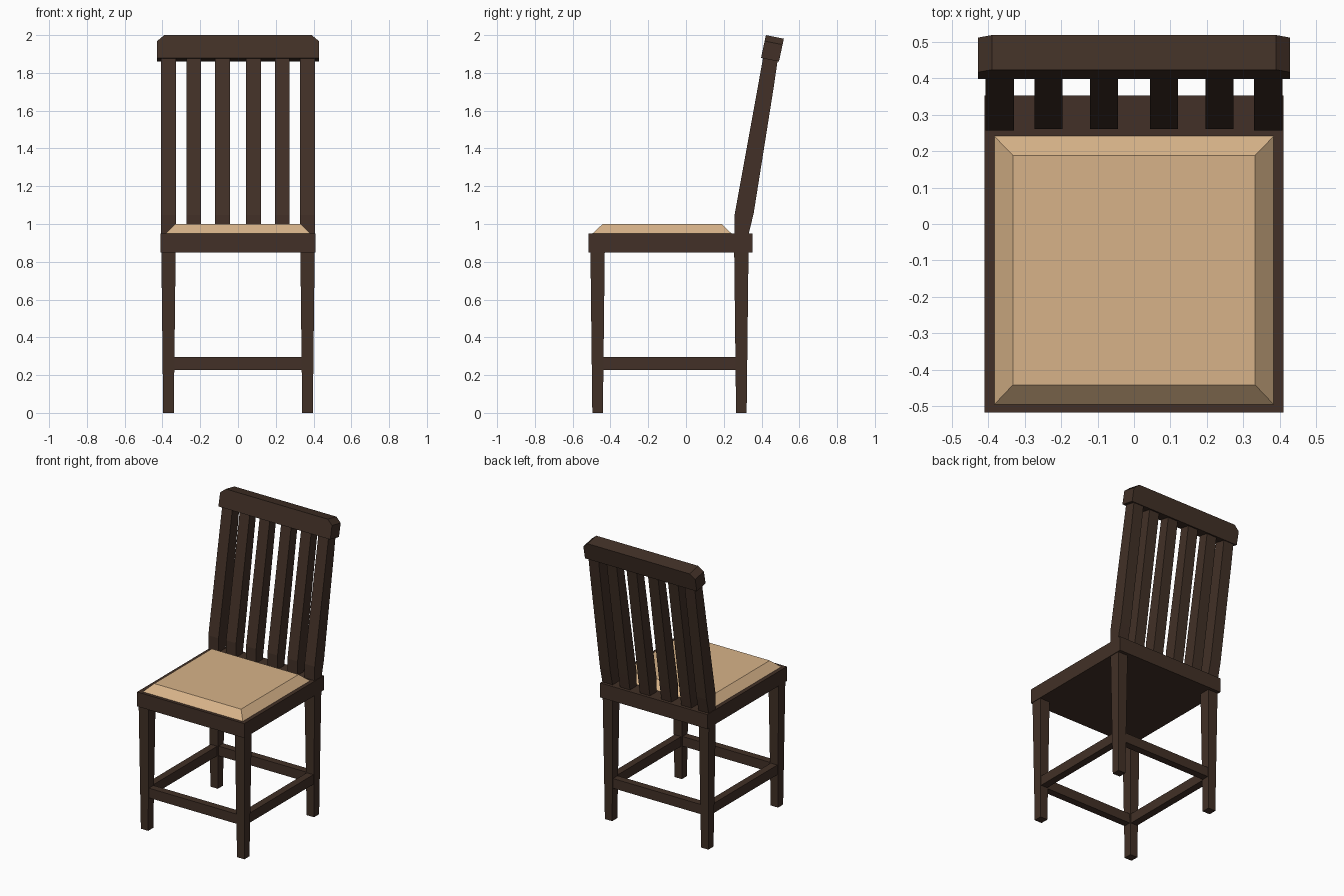
import bpy, bmesh

if "Cube" in bpy.data.objects:
    bpy.data.objects.remove(bpy.data.objects["Cube"])


def material(name, rgb):
    m = bpy.data.materials.new(name)
    m.diffuse_color = (*rgb, 1)
    m.use_nodes = True
    m.node_tree.nodes["Principled BSDF"].inputs["Base Color"].default_value = m.diffuse_color
    return m


WOOD = material("dark wood", (0.054, 0.030, 0.020))
FABRIC = material("tan fabric", (0.68, 0.45, 0.25))


def finish(name, bm, mat):
    bmesh.ops.recalc_face_normals(bm, faces=bm.faces)
    mesh = bpy.data.meshes.new(name)
    bm.to_mesh(mesh)
    bm.free()
    mesh.materials.append(mat)
    obj = bpy.data.objects.new(name, mesh)
    bpy.context.collection.objects.link(obj)
    return obj


def loft(name, bottom, top, z0, z1, mat):
    """Tapered block; bottom and top are (x0, x1, y0, y1)."""
    bm = bmesh.new()
    rings = []
    for (x0, x1, y0, y1), z in ((bottom, z0), (top, z1)):
        rings.append([bm.verts.new((x, y, z)) for x, y in
                      ((x0, y0), (x1, y0), (x1, y1), (x0, y1))])
    lo, hi = rings
    bm.faces.new(lo)
    bm.faces.new(hi)
    for i in range(4):
        j = (i + 1) % 4
        bm.faces.new((lo[i], lo[j], hi[j], hi[i]))
    return finish(name, bm, mat)


def box(name, x0, x1, y0, y1, z0, z1, mat=WOOD):
    return loft(name, (x0, x1, y0, y1), (x0, x1, y0, y1), z0, z1, mat)


def side_profile(name, points, x0, x1):
    """Extrude a (y, z) outline along x."""
    bm = bmesh.new()
    face = bm.faces.new([bm.verts.new((x0, y, z)) for y, z in points])
    ext = bmesh.ops.extrude_face_region(bm, geom=[face])["geom"]
    verts = [v for v in ext if isinstance(v, bmesh.types.BMVert)]
    bmesh.ops.translate(bm, verts=verts, vec=(x1 - x0, 0, 0))
    return finish(name, bm, WOOD)


# Seat frame and bevelled cushion
box("seat_frame", -0.41, 0.41, -0.517, 0.353, 0.85, 0.95)
loft("seat_cushion", (-0.385, 0.385, -0.497, 0.243),
     (-0.332, 0.332, -0.441, 0.188), 0.948, 1.0, FABRIC)

# Tapered legs
for side, s in (("left", -1), ("right", 1)):
    for end, y in (("front", -0.468), ("back", 0.293)):
        x = s * 0.368
        loft(f"{end}_leg_{side}", (x - 0.028, x + 0.028, y - 0.028, y + 0.028),
             (x - 0.038, x + 0.038, y - 0.038, y + 0.038), 0, 0.86, WOOD)
    # Side stretchers
    box(f"side_stretcher_{side}", s * 0.368 - 0.025, s * 0.368 + 0.025,
        -0.45, 0.275, 0.228, 0.295)

# Front and back stretchers
for end, y in (("front", -0.468), ("back", 0.293)):
    box(f"{end}_stretcher", -0.35, 0.35, y - 0.025, y + 0.025, 0.228, 0.295)

# Back posts, bent just above the seat
post = [(0.257, 0.94), (0.33, 0.94), (0.358, 1.055), (0.466, 1.735),
        (0.487, 1.88), (0.41, 1.89), (0.257, 1.047)]
for side, s in (("left", -1), ("right", 1)):
    side_profile(f"back_post_{side}", post, s * 0.368 - 0.039, s * 0.368 + 0.039)

# Slats between the posts
slat = [(0.26, 0.94), (0.33, 0.94), (0.35, 1.055), (0.481, 1.88),
        (0.411, 1.89), (0.26, 1.047)]
for i, x in enumerate((-0.235, -0.082, 0.082, 0.235)):
    side_profile(f"back_slat_{i + 1}", slat, x - 0.0385, x + 0.0385)

# Leaning top rail with clipped upper corners
front_low, up, depth = (0.397, 1.879), (0.026, 0.121), (0.095, -0.019)
outline = [(-0.428, 0), (0.428, 0), (0.428, 0.74), (0.39, 1),
           (-0.39, 1), (-0.428, 0.74)]
bm = bmesh.new()
face = bm.faces.new([bm.verts.new((x, front_low[0] + t * up[0],
                                   front_low[1] + t * up[1])) for x, t in outline])
ext = bmesh.ops.extrude_face_region(bm, geom=[face])["geom"]
bmesh.ops.translate(bm, verts=[v for v in ext if isinstance(v, bmesh.types.BMVert)],
                    vec=(0, *depth))
finish("top_rail", bm, WOOD)
